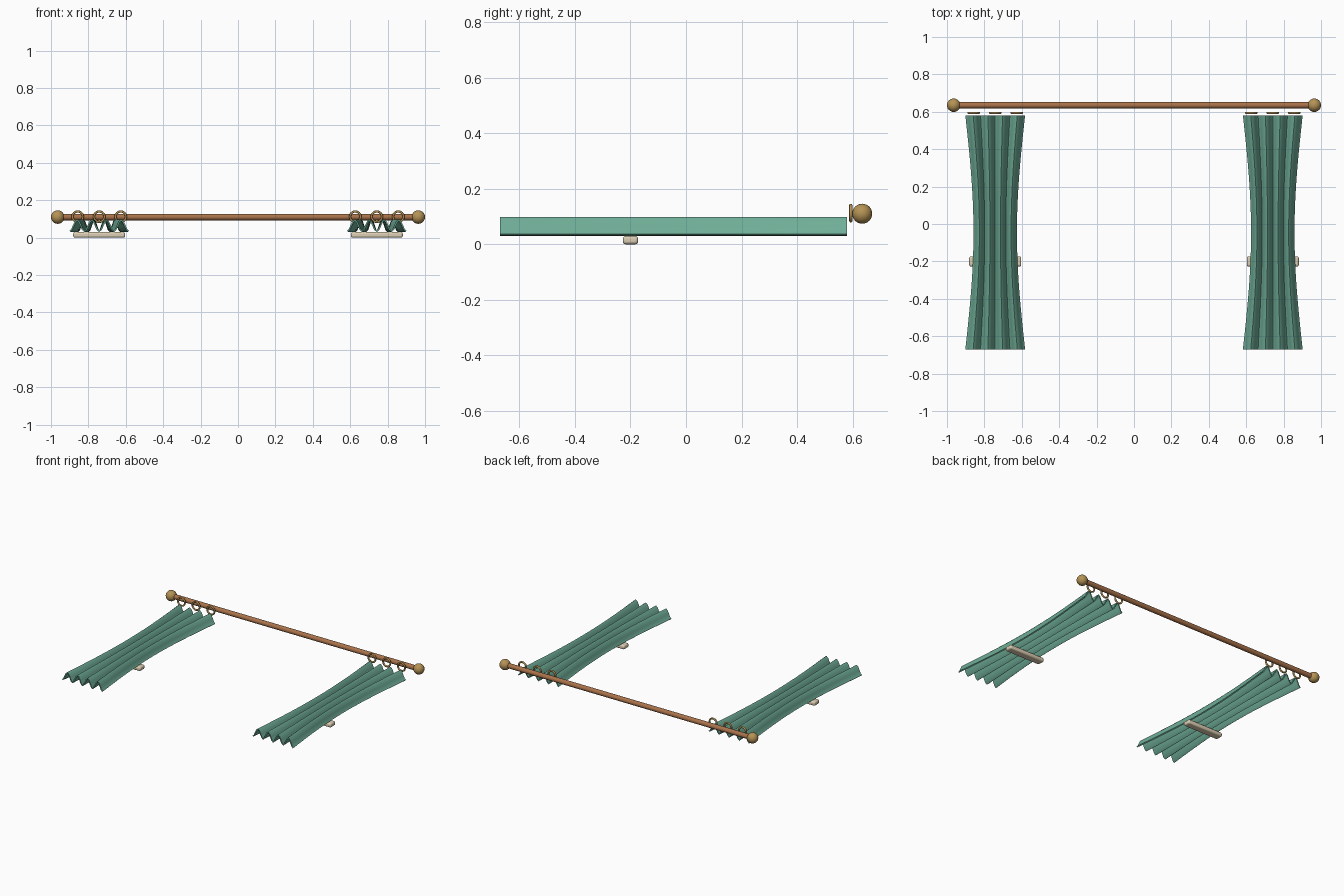
import bpy, math

if "Cube" in bpy.data.objects:
    bpy.data.objects.remove(bpy.data.objects["Cube"])

ROD_Y, ROD_Z, PANEL_X = 0.635, 0.11, 0.742


def material(name, rgb):
    m = bpy.data.materials.new(name)
    m.diffuse_color = (*rgb, 1)
    m.use_nodes = True
    m.node_tree.nodes["Principled BSDF"].inputs["Base Color"].default_value = m.diffuse_color
    return m


GREEN = material("green_cloth", (0.16, 0.42, 0.31))
WOOD = material("warm_wood", (0.40, 0.17, 0.07))
BRASS = material("brass", (0.46, 0.29, 0.09))
CREAM = material("cream_cord", (0.72, 0.62, 0.45))


def finish(name, mat, angle=40):
    ob = bpy.context.object
    ob.name = name
    ob.data.materials.append(mat)
    bpy.ops.object.shade_smooth_by_angle(angle=math.radians(angle))
    return ob


# rod
bpy.ops.mesh.primitive_cylinder_add(vertices=24, radius=0.017, depth=1.88,
                                    location=(0, ROD_Y, ROD_Z),
                                    rotation=(0, math.pi / 2, 0))
finish("rod", WOOD)


# pleated panel: a wave across x, pinched at the middle of its length
def curtain(name, cx):
    folds, per_fold, rows = 4, 8, 24
    nx = folds * per_fold
    verts, faces = [], []
    for j in range(rows + 1):
        t = j / rows
        half = 0.157 * (1 - 0.28 * math.sin(math.pi * t))
        for i in range(nx + 1):
            s = i / nx
            z = 0.064 - 0.030 * math.cos(2 * math.pi * folds * s)
            verts.append((cx + half * (2 * s - 1), -0.67 + 1.25 * t, z))
    for j in range(rows):
        for i in range(nx):
            a = j * (nx + 1) + i
            faces.append((a, a + 1, a + nx + 2, a + nx + 1))
    me = bpy.data.meshes.new(name)
    me.from_pydata(verts, [], faces)
    ob = bpy.data.objects.new(name, me)
    bpy.context.collection.objects.link(ob)
    bpy.ops.object.select_all(action='DESELECT')
    ob.select_set(True)
    bpy.context.view_layer.objects.active = ob
    solid = ob.modifiers.new("thickness", 'SOLIDIFY')
    solid.thickness = 0.008
    solid.offset = 0
    bpy.ops.object.modifier_apply(modifier=solid.name)
    finish(name, GREEN, 60)


for side, sx in (("left", -1), ("right", 1)):
    # finial
    bpy.ops.mesh.primitive_uv_sphere_add(segments=24, ring_count=16, radius=0.036,
                                         location=(sx * 0.964, ROD_Y, ROD_Z))
    finish(side + "_finial", BRASS)

    curtain(side + "_curtain", sx * PANEL_X)

    # hanging rings
    for k in (-1, 0, 1):
        bpy.ops.mesh.primitive_torus_add(major_segments=24, minor_segments=8,
                                         major_radius=0.028, minor_radius=0.006,
                                         location=(sx * PANEL_X + k * 0.115, 0.594, 0.112),
                                         rotation=(math.pi / 2, 0, 0))
        finish(f"{side}_ring_{k + 2}", BRASS, 80)

    # tieback bar with rounded edges
    bpy.ops.mesh.primitive_cube_add(size=1, location=(sx * PANEL_X, -0.2, 0.015))
    bar = bpy.context.object
    bar.scale = (0.278, 0.055, 0.03)
    bpy.ops.object.transform_apply(location=False, rotation=False, scale=True)
    bev = bar.modifiers.new("round", 'BEVEL')
    bev.width = 0.01
    bev.segments = 3
    finish(side + "_tieback", CREAM)
